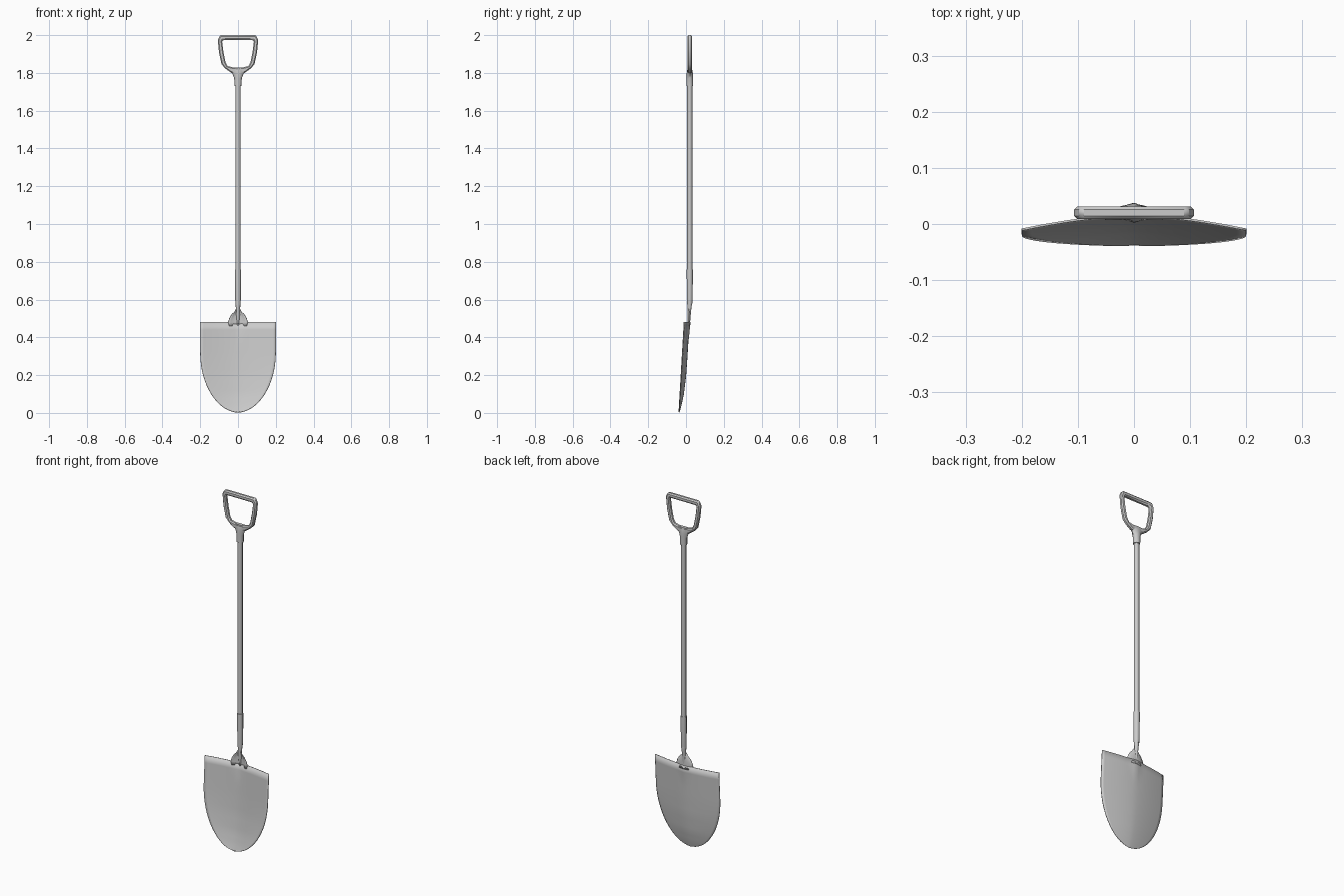
import bpy, bmesh, math

if "Cube" in bpy.data.objects:
    bpy.data.objects.remove(bpy.data.objects["Cube"])

CY = 0.02  # y of the shaft axis


def finish(name, bm, angle=35):
    bmesh.ops.remove_doubles(bm, verts=bm.verts, dist=1e-5)
    bmesh.ops.recalc_face_normals(bm, faces=bm.faces)
    me = bpy.data.meshes.new(name)
    bm.to_mesh(me)
    bm.free()
    ob = bpy.data.objects.new(name, me)
    bpy.context.collection.objects.link(ob)
    bpy.ops.object.select_all(action='DESELECT')
    ob.select_set(True)
    bpy.context.view_layer.objects.active = ob
    bpy.ops.object.shade_smooth_by_angle(angle=math.radians(angle))
    return ob


def loft(name, rings, sides=8):
    """Elliptical rings (z, y, rx, ry) joined into a capped tube."""
    bm = bmesh.new()
    loops = []
    for z, y, rx, ry in rings:
        loops.append([bm.verts.new((rx * math.cos(math.tau * i / sides),
                                    y + ry * math.sin(math.tau * i / sides), z))
                      for i in range(sides)])
    for a, b in zip(loops, loops[1:]):
        for i in range(sides):
            j = (i + 1) % sides
            bm.faces.new((a[i], a[j], b[j], b[i]))
    bm.faces.new(loops[0])
    bm.faces.new(loops[-1])
    return finish(name, bm, 50)


def interp(table, z):
    for (z0, a), (z1, b) in zip(table, table[1:]):
        if z <= z1:
            return a + (b - a) * (z - z0) / (z1 - z0)
    return table[-1][1]


def sheet(name, rows, point, us):
    """Thin curved plate from point(u, row)."""
    bm = bmesh.new()
    grid = [[bm.verts.new(point(u, r)) for u in us] for r in rows]
    for a, b in zip(grid, grid[1:]):
        for i in range(len(us) - 1):
            bm.faces.new((a[i], a[i + 1], b[i + 1], b[i]))
    bmesh.ops.dissolve_degenerate(bm, dist=1e-5, edges=bm.edges)
    ob = finish(name, bm)
    m = ob.modifiers.new("thickness", 'SOLIDIFY')
    m.thickness = 0.004
    m.offset = 0
    return ob


# Blade: dished plate with a rounded tip and a central fold near the top
SPINE = [(0, -0.037), (0.04, -0.026), (0.1, -0.013), (0.2, -0.001),
         (0.3, 0.006), (0.48, 0.016)]


def blade_point(u, z):
    w = 0.2 * max(0, 1 - max(0, (0.32 - z) / 0.317) ** 2) ** 0.52
    x = u * w
    c = interp(SPINE, z)
    e = -0.01 - 0.058 * (0.48 - z)
    fold = max(0, (z - 0.36) / 0.12)
    bump = 0.006 * fold * max(0, 1 - abs(x) / (0.05 * fold + 1e-6))
    return (x, c + (e - c) * abs(u) ** 1.6 + bump, z)


rows = [0.003 + 0.317 * (1 - math.cos(math.pi / 2 * i / 16)) for i in range(17)]
rows += [0.36, 0.40, 0.44, 0.48]
sheet("blade", rows, blade_point, [i / 12 for i in range(-12, 13)])

# Tongue: rounded plate that wraps up into the socket
TONGUE = [(0.46, 0.046), (0.48, 0.052), (0.50, 0.046), (0.52, 0.034),
          (0.535, 0.018), (0.55, 0.010)]
sheet("blade_tongue", [z for z, w in TONGUE],
      lambda u, z: (u * interp(TONGUE, z), 0.020 - 0.011 * u * u, z),
      [i / 4 for i in range(-4, 5)])

# Socket and shaft
loft("socket", [(0.47, 0.018, 0.004, 0.003), (0.51, 0.017, 0.009, 0.007),
                (0.55, 0.018, 0.011, 0.010), (0.60, CY, 0.015, 0.015),
                (0.76, CY, 0.0165, 0.0165)])
loft("shaft", [(0.58, CY, 0.0135, 0.0135), (1.76, CY, 0.0135, 0.0135)])

# Handle fork: collar flaring into the two arms
loft("handle_fork", [(1.73, CY, 0.0185, 0.018), (1.77, CY, 0.020, 0.018),
                     (1.795, CY, 0.029, 0.017), (1.812, CY, 0.045, 0.014),
                     (1.828, CY, 0.055, 0.010)])

# D-shaped grip: matching outer and inner half outlines, mirrored
OUTER = [(0, 1.795), (0.035, 1.80), (0.066, 1.822), (0.087, 1.845),
         (0.101, 1.91), (0.107, 1.975), (0.095, 2.0), (0, 2.0)]
INNER = [(0, 1.827), (0.03, 1.830), (0.055, 1.836), (0.066, 1.856),
         (0.077, 1.91), (0.084, 1.965), (0.080, 1.974), (0, 1.974)]
bm = bmesh.new()
for s in (-1, 1):
    o, n = [[bm.verts.new((s * x, CY - 0.0115, z)) for x, z in p]
            for p in (OUTER, INNER)]
    for i in range(len(o) - 1):
        bm.faces.new((o[i], o[i + 1], n[i + 1], n[i]))
bmesh.ops.remove_doubles(bm, verts=bm.verts, dist=1e-5)
new = bmesh.ops.extrude_face_region(bm, geom=bm.faces[:])["geom"]
bmesh.ops.translate(bm, vec=(0, 0.023, 0),
                    verts=[v for v in new if isinstance(v, bmesh.types.BMVert)])
grip = finish("handle_grip", bm)
bev = grip.modifiers.new("rounding", 'BEVEL')
bev.width = 0.006
bev.segments = 1
bev.limit_method = 'ANGLE'
bev.angle_limit = math.radians(60)
